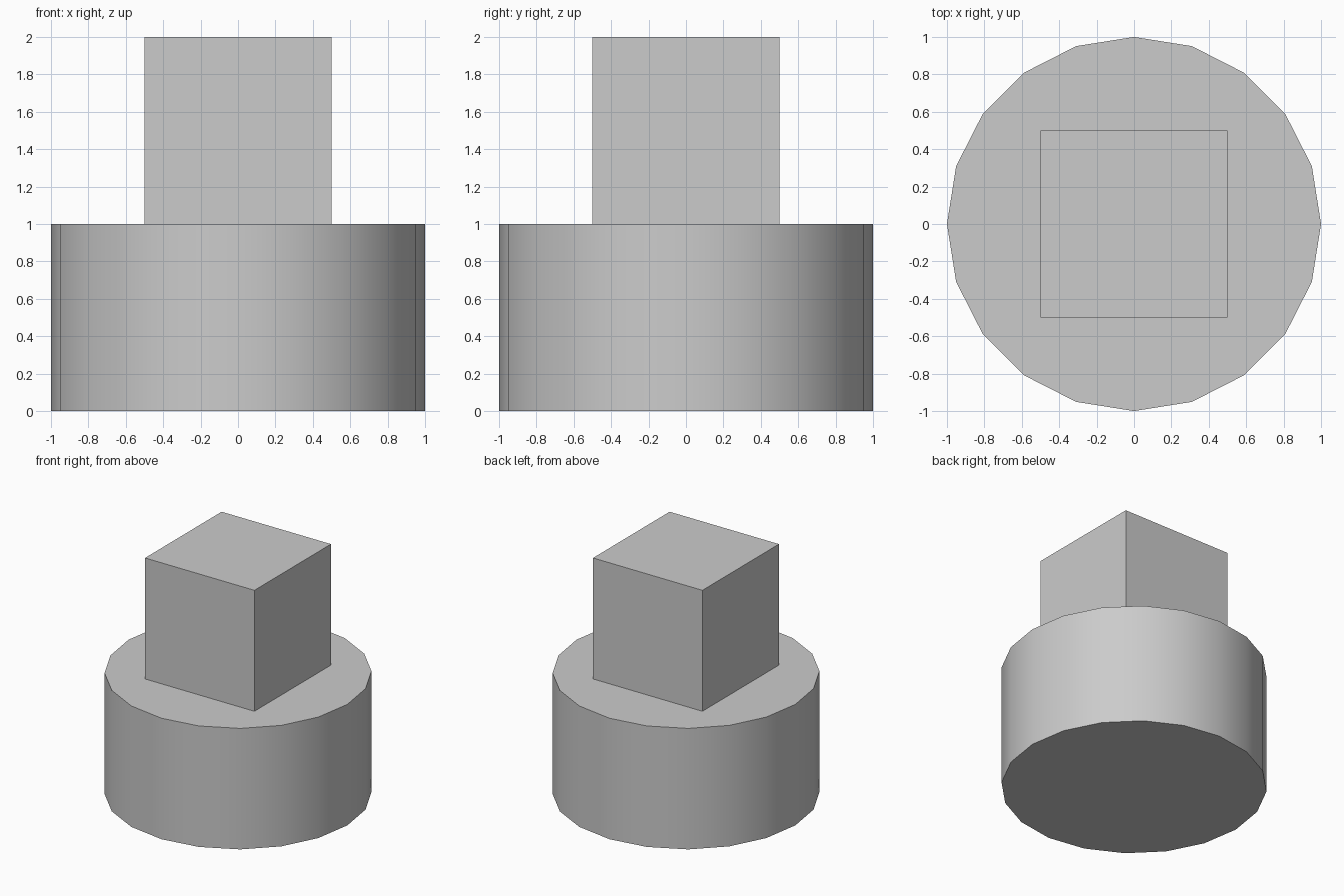
import bpy
import math

if "Cube" in bpy.data.objects:
    bpy.data.objects.remove(bpy.data.objects["Cube"])

# Round base: 20-sided drum, smooth around the side, sharp at the rims
bpy.ops.mesh.primitive_cylinder_add(vertices=20, radius=1, depth=1, location=(0, 0, 0.5))
base = bpy.context.object
base.name = "round_base"
bpy.ops.object.shade_smooth_by_angle(angle=math.radians(30))

# Cube block standing on the base
bpy.ops.mesh.primitive_cube_add(size=1, location=(0, 0, 1.5))
block = bpy.context.object
block.name = "top_block"
